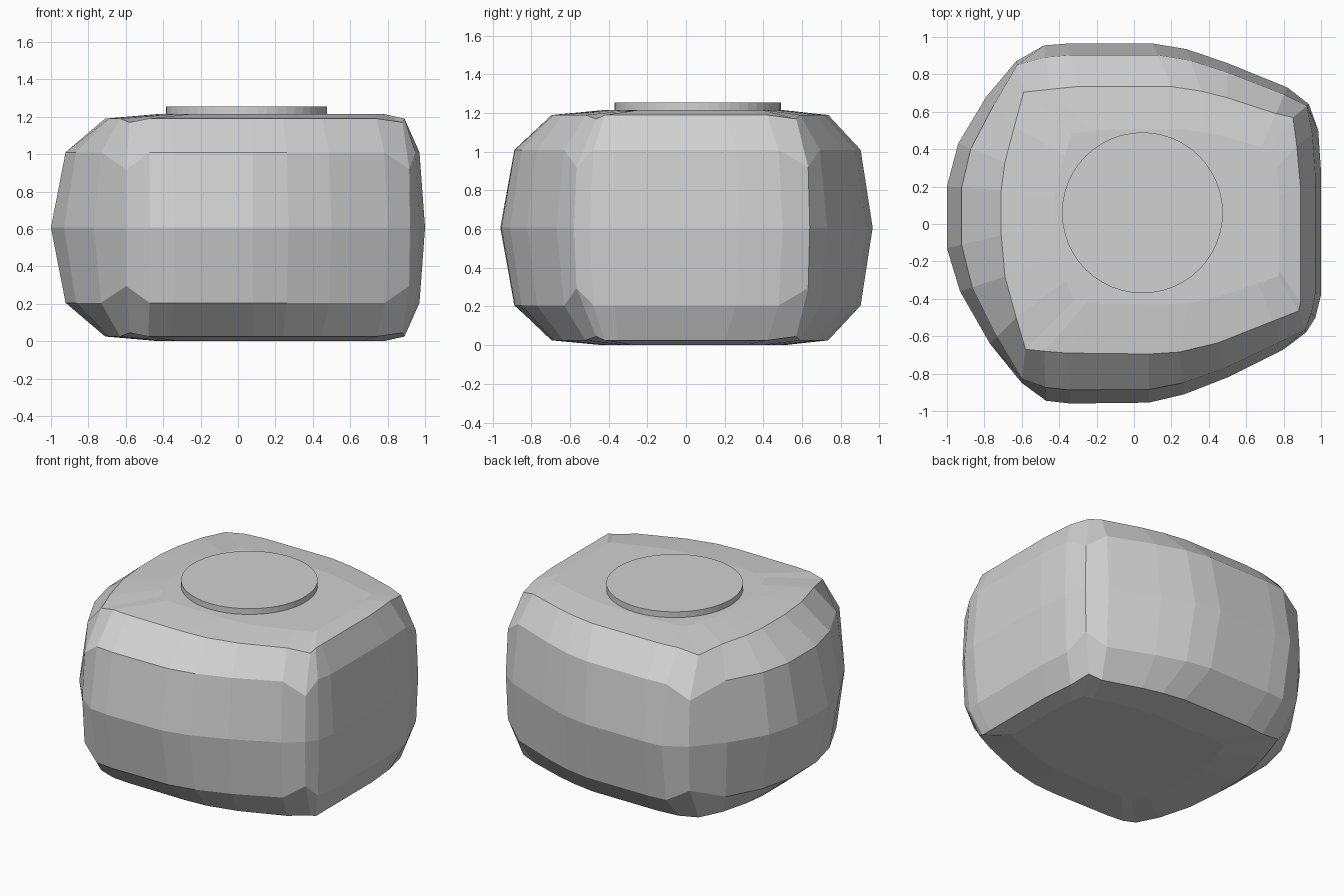
import bpy
import bmesh
from mathutils import Vector

cube = bpy.data.objects.get("Cube")
if cube:
    bpy.data.objects.remove(cube, do_unlink=True)

HEIGHT = 1.215
SHOULDER_BLEND = 0.27
CORNER_BLEND = 0.12

# One flat grey for the whole model
grey = bpy.data.materials.new("light_grey")
grey.use_nodes = True
colour = (0.64, 0.64, 0.64, 1)
grey.diffuse_color = colour
grey.node_tree.nodes["Principled BSDF"].inputs["Base Color"].default_value = colour

# Widest outline, counter-clockwise, each side starting at its corner
waist_sides = [
    [(-.6, -.85), (-.47, -.945), (-.34, -.96), (.08, -.955), (.27, -.91), (.5, -.82), (.8, -.67)],
    [(.92, -.58), (.97, -.5), (1, -.38), (1, 0), (1, .28), (.985, .5)],
    [(.935, .64), (.82, .73), (.5, .86), (.28, .935), (.1, .965), (-.35, .965), (-.48, .955)],
    [(-.63, .87), (-.79, .68), (-.94, .43), (-1, .2), (-1, -.13), (-.93, -.36), (-.77, -.64)],
]

# Edge of the top and bottom, matched point for point to the waist
rim_sides = [
    [(-.58, -.67), (-.48, -.68), (-.36, -.69), (.08, -.695), (.24, -.685), (.45, -.635), (.74, -.52)],
    [(.88, -.465), (.89, -.42), (.89, -.35), (.89, 0), (.89, .2), (.87, .42)],
    [(.85, .57), (.76, .59), (.5, .675), (.36, .71), (.2, .735), (-.3, .735), (-.45, .72)],
    [(-.59, .705), (-.64, .52), (-.69, .33), (-.71, .18), (-.71, -.06), (-.69, -.28), (-.63, -.5)],
]


def upper_rings():
    """Return the waist, shoulder, rim and cap rings of the upper half."""
    waist, shoulder, rim, cap = [], [], [], []
    for waist_side, rim_side in zip(waist_sides, rim_sides):
        for index, (outer, inner) in enumerate(zip(waist_side, rim_side)):
            is_corner = index == 0
            outer, inner = Vector(outer), Vector(inner)
            blend = CORNER_BLEND if is_corner else SHOULDER_BLEND
            middle = outer.lerp(inner, blend)
            waist.append((*outer, HEIGHT / 2))
            shoulder.append((*middle, 0.92 if is_corner else 1.01))
            rim.append((*inner, 1.17 if is_corner else 1.19))
            cap.append((0.75 * inner.x + 0.11, 0.655 * inner.y + 0.025, HEIGHT))
    return waist, shoulder, rim, cap


def finish(name, bm):
    bmesh.ops.recalc_face_normals(bm, faces=bm.faces)
    mesh = bpy.data.meshes.new(name)
    bm.to_mesh(mesh)
    bm.free()
    mesh.materials.append(grey)
    part = bpy.data.objects.new(name, mesh)
    bpy.context.collection.objects.link(part)
    return part


# Body: rings stacked from the floor to the top, lower half mirrored
waist, *upper = upper_rings()
lower = [[(x, y, HEIGHT - z) for x, y, z in ring] for ring in reversed(upper)]
bm = bmesh.new()
rings = [[bm.verts.new(point) for point in ring] for ring in lower + [waist] + upper]
for below, above in zip(rings, rings[1:]):
    for i in range(len(below)):
        j = (i + 1) % len(below)
        bm.faces.new((below[i], below[j], above[j], above[i]))
bm.faces.new(rings[0])
bm.faces.new(rings[-1])
finish("faceted_body", bm)

# Thin round plate on the top
bm = bmesh.new()
bmesh.ops.create_cone(bm, cap_ends=True, segments=48, radius1=0.43, radius2=0.43, depth=0.06)
plate = finish("top_disc", bm)
plate.location = (0.045, 0.06, 1.225)
